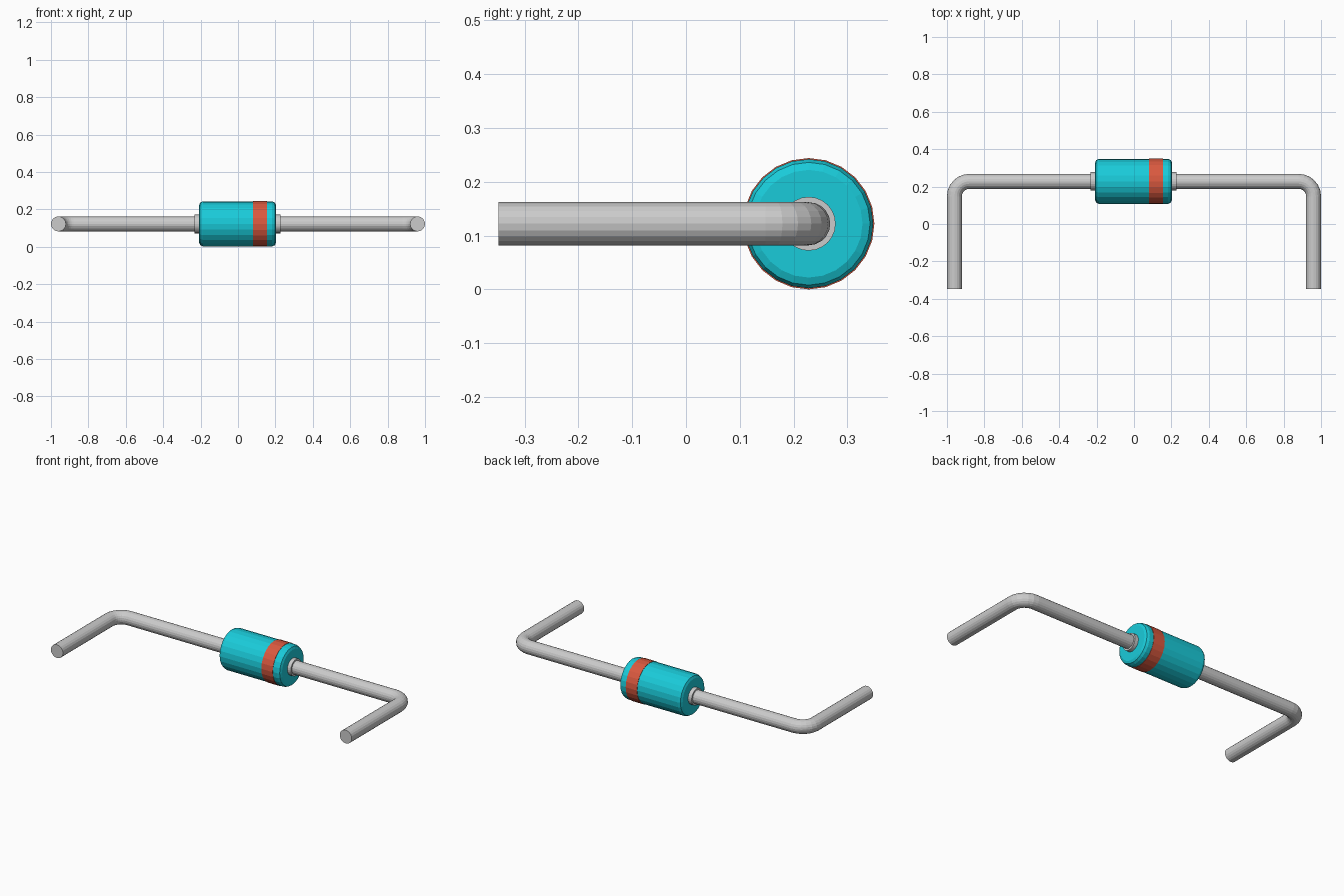
import bpy, bmesh
from math import sin, cos, pi
from mathutils import Vector

if "Cube" in bpy.data.objects:
    bpy.data.objects.remove(bpy.data.objects["Cube"])

CY, CZ = 0.228, 0.122  # body axis


def material(name, color):
    m = bpy.data.materials.new(name)
    m.diffuse_color = color
    m.use_nodes = True
    m.node_tree.nodes["Principled BSDF"].inputs["Base Color"].default_value = m.diffuse_color
    return m


def skin(name, rings, mat=None):
    """Bridge equal-sized rings of points and cap both ends."""
    bm = bmesh.new()
    loops = [[bm.verts.new(p) for p in r] for r in rings]
    n = len(loops[0])
    for a, b in zip(loops, loops[1:]):
        for i in range(n):
            j = (i + 1) % n
            bm.faces.new((a[i], a[j], b[j], b[i]))
    bm.faces.new(loops[0])
    bm.faces.new(loops[-1])
    bmesh.ops.recalc_face_normals(bm, faces=bm.faces[:])
    me = bpy.data.meshes.new(name)
    bm.to_mesh(me)
    bm.free()
    ob = bpy.data.objects.new(name, me)
    bpy.context.collection.objects.link(ob)
    if mat:
        me.materials.append(mat)
    return ob


def ring(center, side, radius, n):
    """Circle spanned by a horizontal side direction and z."""
    return [center + radius * (cos(2 * pi * i / n) * side + sin(2 * pi * i / n) * Vector((0, 0, 1)))
            for i in range(n)]


def turned(name, profile, n, mat=None):
    """Solid turned around the body axis from (x, radius) pairs."""
    return skin(name, [ring(Vector((x, CY, CZ)), Vector((0, 1, 0)), r, n) for x, r in profile], mat)


teal = material("teal", (0.01, 0.6, 0.7, 1))
red = material("red_band", (0.7, 0.1, 0.05, 1))

# Cylindrical body with rounded rims
R = 0.12
turned("body", [(-0.208, R - 0.02), (-0.202, R - 0.006), (-0.188, R),
                (0.183, R), (0.197, R - 0.006), (0.203, R - 0.02)], 24, teal)

# Polarity band
turned("polarity_band", [(0.081, R + 0.002), (0.156, R + 0.002)], 24, red)

# End collars
for name, x0, x1 in (("collar_left", -0.232, -0.19), ("collar_right", 0.185, 0.226)):
    turned(name, [(x0, 0.05), (x1, 0.05)], 24)

# Bent wire lead: right half of the path, then mirrored
LX, BEND, STEPS = 0.96, 0.08, 6
half = [(Vector((0, CY, CZ)), Vector((0, 1, 0)))]
for k in range(STEPS + 1):
    a = pi / 2 * (1 - k / STEPS)
    out = Vector((cos(a), sin(a), 0))
    half.append((Vector((LX - BEND, CY - BEND, CZ)) + BEND * out, out))
half.append((Vector((LX, -0.348, CZ)), Vector((1, 0, 0))))


def flip(v):
    return Vector((-v.x, v.y, v.z))


path = [(flip(p), flip(s)) for p, s in reversed(half[1:])] + half
skin("wire_lead", [ring(p, s, 0.04, 20) for p, s in path])
